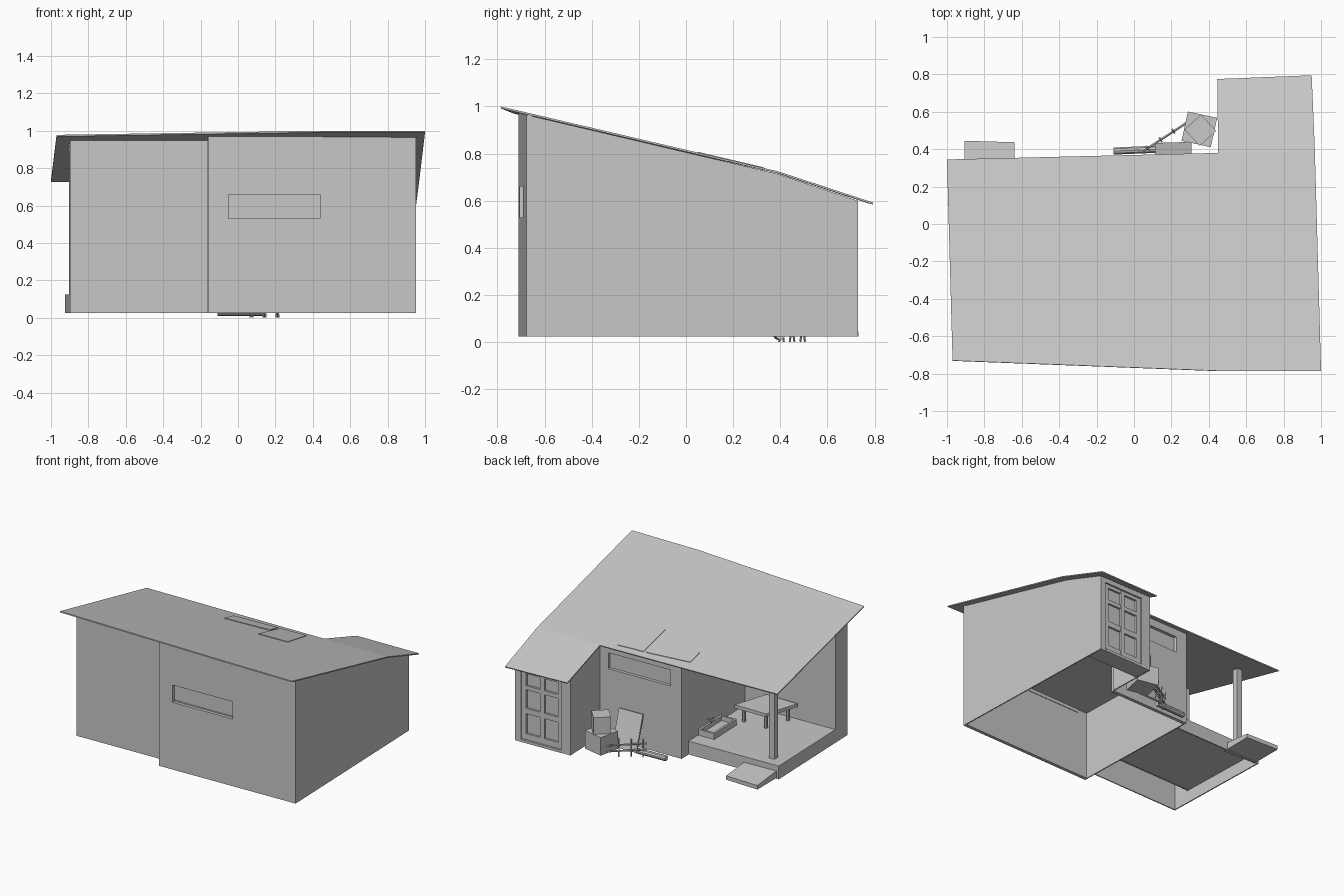
import bpy, bmesh, math
from mathutils import Vector, Matrix

cube = bpy.data.objects.get("Cube")
if cube:
    bpy.data.objects.remove(cube, do_unlink=True)

grey = bpy.data.materials.new("plain_grey")
grey.use_nodes = True
COLOUR = (0.58, 0.58, 0.58, 1)
grey.diffuse_color = COLOUR
for node in grey.node_tree.nodes:
    if node.type == 'BSDF_PRINCIPLED':
        node.inputs["Base Color"].default_value = COLOUR

BASE = 0.025
# The house stands slightly turned; walls and boxes are placed in its own frame
SPIN = Matrix.Rotation(0.031, 4, 'Z')


def finish(name, bm):
    bmesh.ops.recalc_face_normals(bm, faces=bm.faces[:])
    mesh = bpy.data.meshes.new(name)
    bm.to_mesh(mesh)
    bm.free()
    mesh.materials.append(grey)
    obj = bpy.data.objects.new(name, mesh)
    bpy.context.collection.objects.link(obj)
    return obj


def box(name, x, y, z, turn=0, tilt=0):
    """Box from (min, max) ranges, optionally turned about z and tilted about x."""
    bm = bmesh.new()
    mid = Vector([(a + b) / 2 for a, b in (x, y, z)])
    size = [b - a for a, b in (x, y, z)]
    m = (SPIN @ Matrix.Translation(mid) @ Matrix.Rotation(math.radians(turn), 4, 'Z')
         @ Matrix.Rotation(math.radians(tilt), 4, 'X') @ Matrix.Diagonal((*size, 1)))
    bmesh.ops.create_cube(bm, size=1, matrix=m)
    return finish(name, bm)


def rod(name, a, b, radius, sides=8):
    a, b = Vector(a), Vector(b)
    bm = bmesh.new()
    m = Matrix.Translation((a + b) / 2) @ (b - a).to_track_quat('Z', 'Y').to_matrix().to_4x4()
    bmesh.ops.create_cone(bm, cap_ends=True, segments=sides, radius1=radius,
                          radius2=radius, depth=(b - a).length, matrix=m)
    return finish(name, bm)


def prism(name, points, offset):
    """Flat polygon extruded along an offset."""
    bm = bmesh.new()
    face = bm.faces.new([bm.verts.new(p) for p in points])
    out = bmesh.ops.extrude_face_region(bm, geom=[face])
    moved = [v for v in out["geom"] if isinstance(v, bmesh.types.BMVert)]
    bmesh.ops.translate(bm, verts=moved, vec=offset)
    return finish(name, bm)


def roof_z(y):
    if y < 0.385:
        return 0.995 - 0.235 * (y + 0.785)
    return 0.72 - 0.333 * (y - 0.385)


def wall(name, a, b, low=BASE, top=None, thick=0.008):
    """Wall from a to b, thickened to its left, cut to the roof slope."""
    a, b = SPIN @ Vector((*a, 0)), SPIN @ Vector((*b, 0))
    height = (lambda y: top) if top else (lambda y: roof_z(y) - 0.005)
    ts = [0, 1]
    if min(a.y, b.y) < 0.385 < max(a.y, b.y):
        ts.insert(1, (0.385 - a.y) / (b.y - a.y))
    tops = [a.lerp(b, t) for t in reversed(ts)]
    points = [(a.x, a.y, low), (b.x, b.y, low)] + [(p.x, p.y, height(p.y)) for p in tops]
    d = (b - a).normalized()
    return prism(name, points, Vector((-d.y, d.x, 0)) * thick)


def cut(obj, x, y, z):
    """Cut a box-shaped opening and drop the cutter."""
    cutter = box("cutter", x, y, z)
    mod = obj.modifiers.new("opening", 'BOOLEAN')
    mod.operation, mod.solver, mod.object = 'DIFFERENCE', 'EXACT', cutter
    bpy.context.view_layer.update()
    graph = bpy.context.evaluated_depsgraph_get()
    mesh = bpy.data.meshes.new_from_object(obj.evaluated_get(graph))
    obj.modifiers.clear()
    obj.data = mesh
    bpy.data.objects.remove(cutter, do_unlink=True)


# House walls
W, E, S, N = -0.183, 0.931, -0.705, 0.702
ENTRY, BACK = 0.481, 0.333
front = wall("front_wall", (W, S), (E, S), thick=0.025)
wall("left_wall", (E, S), (E, N))
door_wall = wall("door_wall", (E, N), (ENTRY, N), thick=0.025)
wall("entry_side_wall", (ENTRY, N), (ENTRY, BACK))
back = wall("back_wall", (ENTRY, BACK), (W, BACK), thick=0.025)
wall("porch_side_wall", (W, BACK), (W, S))

# Porch end walls
PW, PS, PI, PN = -0.917, -0.608, -0.457, 0.247
wall("porch_front_wall", (PW, PS), (W, PS))
wall("porch_return_wall", (PW, PI), (PW, PS))
wall("porch_inner_wall", (W, PI), (PW, PI), low=0.115)

# Windows
cut(front, (-0.072, 0.418), (-0.8, -0.6), (0.53, 0.66))
box("front_window_pane", (-0.09, 0.44), (-0.682, -0.676), (0.51, 0.68))
cut(back, (-0.09, 0.415), (0.2, 0.4), (0.55, 0.67))
box("back_window_pane", (-0.11, 0.435), (0.303, 0.31), (0.53, 0.69))

# Panelled door
cut(door_wall, (0.557, 0.886), (0.6, 0.8), (0.03, 0.565))
box("door_slab", (0.547, 0.896), (0.667, 0.674), (0.026, 0.575))
for i, x in enumerate((0.557, 0.702, 0.851)):
    box(f"door_stile_{i}", (x, x + 0.035), (0.672, 0.69), (0.03, 0.565))
for i, (lo, hi) in enumerate(((0.03, 0.09), (0.24, 0.28), (0.42, 0.45), (0.54, 0.565))):
    box(f"door_rail_{i}", (0.557, 0.886), (0.672, 0.689), (lo, hi))
box("door_threshold", (0.557, 0.886), (0.672, 0.704), (BASE, 0.045))

# Floors
box("inner_floor", (W + 0.01, E - 0.01), (S + 0.02, BACK - 0.02), (0.535, 0.54))
box("entry_floor", (ENTRY + 0.01, E - 0.01), (0.57, N - 0.02), (BASE, 0.032))
box("porch_floor", (PW, W), (PI, PN), (0.118, 0.125))
wall("porch_back_skirt", (W, PN), (PW, PN), top=0.124)
wall("porch_right_skirt", (PW, PN), (PW, PI), top=0.124)
box("porch_post", (-0.834, -0.789), (0.13, 0.173), (0.12, 0.762))
prism("porch_step", [(-0.905, 0.2, 0.03), (-0.905, 0.445, 0.03), (-0.905, 0.445, 0.06),
                     (-0.905, 0.2, 0.085)], (0.265, -0.008, 0))

# Roof sheet with a longer run over the entry
rows = [[(-0.97, -0.73, 0.978), (0.45, -0.785, 1.0), (1.0, -0.785, 1.0)],
        [(-1.0, 0.345, 0.735), (0.45, 0.38, 0.727), (0.967, 0.39, 0.725)],
        [(0.445, 0.775, 0.597), (0.95, 0.795, 0.592)]]
bm = bmesh.new()
f, m, r = [[bm.verts.new(p) for p in row] for row in rows]
for quad in ((f[0], f[1], m[1], m[0]), (f[1], f[2], m[2], m[1]), (m[1], m[2], r[1], r[0])):
    bm.faces.new(quad)
roof = finish("roof", bm)
sheet = roof.modifiers.new("sheet", 'SOLIDIFY')
sheet.thickness, sheet.offset = 0.008, -1

# Thin roof patches
for i, outline in enumerate((((-0.24, 0.29), (-0.235, 0.175), (0.12, 0.21), (0.11, 0.32)),
                             ((0.13, 0.32), (0.135, 0.05), (0.37, 0.06), (0.34, 0.33)))):
    prism(f"roof_patch_{i}", [(x, y, roof_z(y) + 0.003) for x, y in outline], (0, 0, 0.006))

# Low table on the porch
corner, along, deep = Vector((-0.265, -0.2, 0.225)), Vector((-0.26, 0, 0)), Vector((-0.08, -0.26, 0))
prism("table_top", [corner, corner + along, corner + along + deep, corner + deep], (0, 0, 0.025))
for i, s in enumerate((0.15, 0.85)):
    for j, t in enumerate((0.15, 0.85)):
        head = corner + along * s + deep * t
        rod(f"table_leg_{i}{j}", (head.x, head.y, 0.12), head, 0.013)

# Open tray and wall tap
box("tray_base", (-0.315, -0.185), (-0.15, 0.13), (0.125, 0.135))
for i, x in enumerate((-0.315, -0.2)):
    box(f"tray_side_{i}", (x, x + 0.015), (-0.15, 0.13), (0.125, 0.17))
for i, y in enumerate((-0.15, 0.115)):
    box(f"tray_end_{i}", (-0.315, -0.185), (y, y + 0.015), (0.125, 0.17))
rod("tap_pipe", (-0.18, 0, 0.2), (-0.22, 0, 0.2), 0.006)
rod("tap_wheel", (-0.21, 0, 0.2), (-0.22, 0, 0.2), 0.02)

# Stacked crates
box("lower_crate", (0.285, 0.445), (0.415, 0.575), (BASE, 0.16), turn=-14)
box("upper_crate", (0.31, 0.43), (0.43, 0.55), (0.16, 0.285), turn=41)

# Leaning board, lying log and stick rack
box("leaning_board", (0.125, 0.32), (0.375, 0.388), (0.02, 0.29), tilt=18)
rod("lying_log", (-0.11, 0.39, 0.03), (0.13, 0.4, 0.03), 0.02, 10)
start, end = Vector((0.05, 0.39, 0.1)), Vector((0.28, 0.54, 0.08))
across = Vector((-0.006, 0.01, 0))
for i, lift in enumerate((0, -0.045)):
    drop = Vector((0, 0, lift))
    rod(f"rack_rail_{i}", start + drop, end + drop, 0.007, 6)
for i, t in enumerate((0.1, 0.4, 0.7)):
    p = start.lerp(end, t)
    for j, side in enumerate((1, -1)):
        foot, head = p + across * side, p - across * side
        foot.z, head.z = 0.002, 0.13
        rod(f"rack_leg_{i}{j}", foot, head, 0.005, 6)
